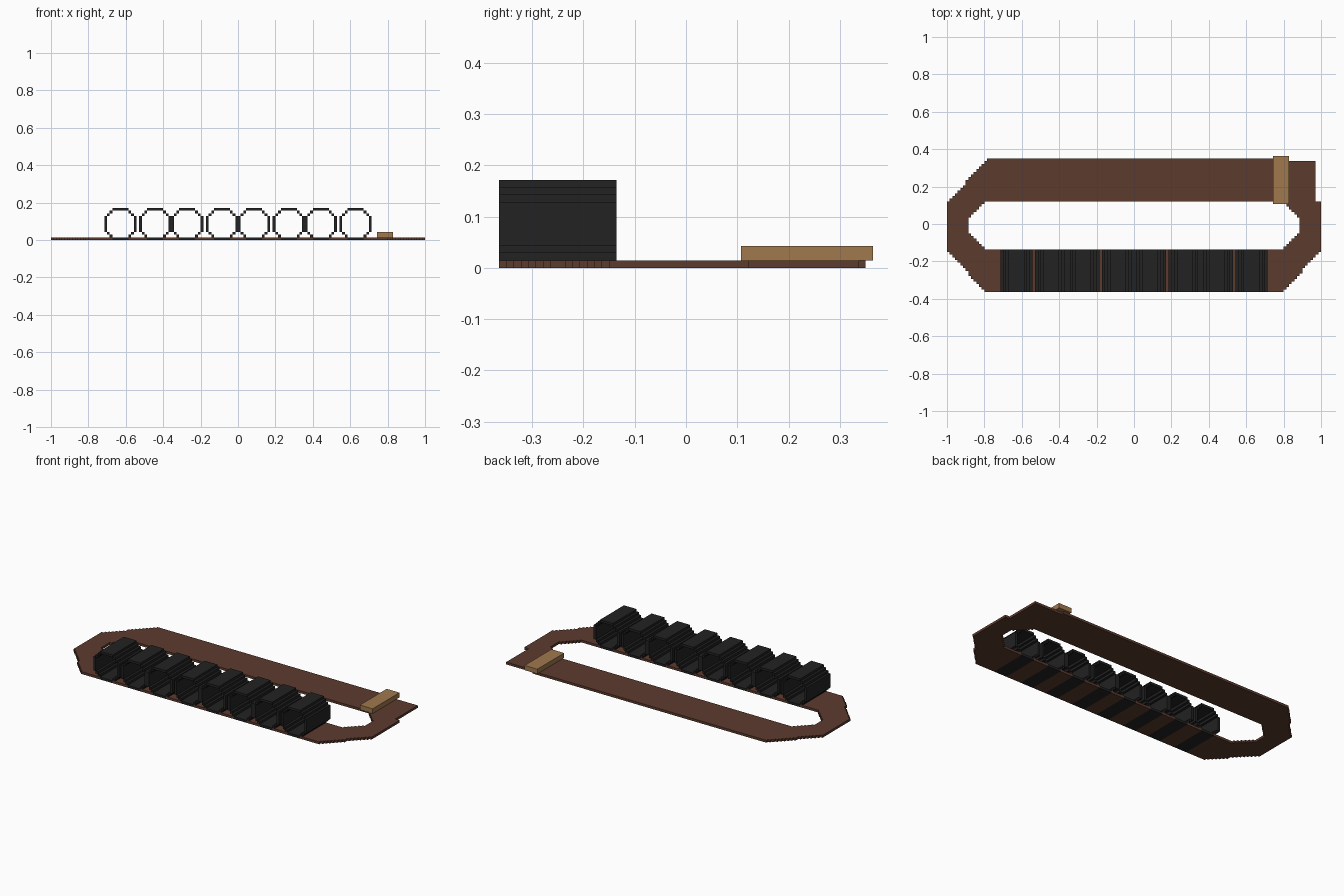
import bpy, bmesh

if "Cube" in bpy.data.objects:
    bpy.data.objects.remove(bpy.data.objects["Cube"])

V = 1 / 70  # size of one block; all dimensions below are in blocks


def material(name, rgb):
    m = bpy.data.materials.new(name)
    m.diffuse_color = (*rgb, 1)
    m.use_nodes = True
    m.node_tree.nodes["Principled BSDF"].inputs["Base Color"].default_value = m.diffuse_color
    return m


BROWN = material("brown dirt", (0.107, 0.043, 0.027))
BLACK = material("black rubber", (0.016, 0.016, 0.016))
TAN = material("tan wood", (0.35, 0.19, 0.075))


def finish(name, bm, mat):
    bmesh.ops.recalc_face_normals(bm, faces=bm.faces)
    me = bpy.data.meshes.new(name)
    bm.to_mesh(me)
    bm.free()
    me.materials.append(mat)
    ob = bpy.data.objects.new(name, me)
    bpy.context.collection.objects.link(ob)
    return ob


def add_prism(bm, pts, z0, z1):
    """Extrude a flat outline from z0 to z1."""
    f = bm.faces.new([bm.verts.new((x * V, y * V, z0 * V)) for x, y in pts])
    ext = bmesh.ops.extrude_face_region(bm, geom=[f], use_keep_orig=True)
    top = [v for v in ext["geom"] if isinstance(v, bmesh.types.BMVert)]
    bmesh.ops.translate(bm, verts=top, vec=(0, 0, (z1 - z0) * V))


def add_box(bm, x0, x1, y0, y1, z0, z1):
    add_prism(bm, [(x0, y0), (x1, y0), (x1, y1), (x0, y1)], z0, z1)


def stair(p, q, x_first):
    """Blocky staircase from p to q, one block per row."""
    n = round(abs(q[1] - p[1]))
    pts = [p]
    for i in range(1, n + 1):
        x = p[0] + round((q[0] - p[0]) * i / n)
        y = p[1] + (q[1] - p[1]) * i / n
        px, py = pts[-1]
        if x != px:
            pts.append((x, py) if x_first else (px, y))
        pts.append((x, y))
    # drop points that lie on a straight run
    return [c for i, c in enumerate(pts) if i in (0, len(pts) - 1)
            or not (pts[i - 1][0] == c[0] == pts[i + 1][0]
                    or pts[i - 1][1] == c[1] == pts[i + 1][1])]


Y0, Y1 = -25.5, -9.5                        # lane holding the tires
STARTS = (-50, -37, -25, -12, 0, 13, 25, 38)  # left side of each tire

# Track loop, open where the tires are sunk into the front lane
outline = [(47, Y0)]
outline += stair((55, Y0), (70, Y1), True)
outline += [(70, 8.5), (68, 8.5), (68, 23.5), (55, 23.5), (55, 24.5)]
outline += stair((-55, 24.5), (-70, 8.5), False)
outline += stair((-70, Y1), (-55, Y0), False)
outline += [(-47, Y0), (-47, Y1)]
outline += stair((-55, Y1), (-62, -2.5), True)
outline += stair((-62, 1.5), (-55, 8.5), False)
outline += stair((55, 8.5), (62, 1.5), True)
outline += stair((62, -2.5), (55, Y1), False)
outline += [(47, Y1)]
bm = bmesh.new()
add_prism(bm, outline, 0, 1)
# track strips between the tires
for a, b in zip(STARTS, STARTS[1:]):
    add_box(bm, a + 9, b + 3, Y0, Y1, 0, 1)
finish("track", bm, BROWN)

# Hollow blocky tires lying side by side
for n, x in enumerate(STARTS):
    bm = bmesh.new()
    for z in (0, 11):                       # flat bottom and top
        add_box(bm, x + 3, x + 9, Y0, Y1, z, z + 1)
    for side in (0, 11):                    # upright sides
        add_box(bm, x + side, x + side + 1, Y0, Y1, 3, 9)
    for c in (1, 2):                        # stepped corners
        for cx in (c, 11 - c):
            for cz in (3 - c, 8 + c):
                add_box(bm, x + cx, x + cx + 1, Y0, Y1, cz, cz + 1)
    finish(f"tire_{n + 1}", bm, BLACK)

# Wooden plank across the back lane
bm = bmesh.new()
add_box(bm, 52, 58, 7.5, 25.5, 1, 3)
finish("plank", bm, TAN)
